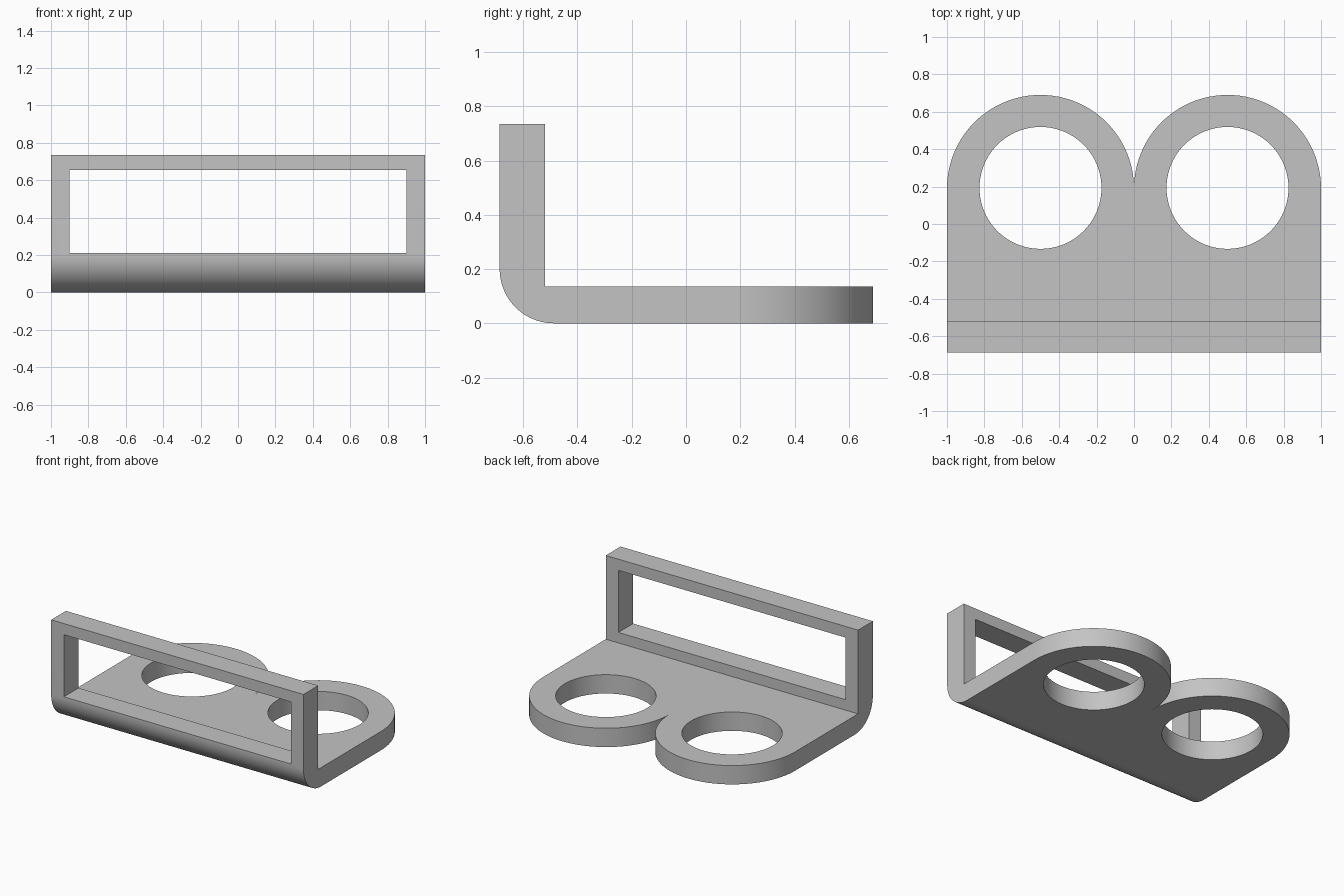
import bpy, bmesh, math
from mathutils import Vector

if "Cube" in bpy.data.objects:
    bpy.data.objects.remove(bpy.data.objects["Cube"])


def arc(cx, cy, r, a0, a1, n):
    """Points along an arc, angles in degrees."""
    return [(cx + r * math.cos(math.radians(a0 + (a1 - a0) * i / n)),
             cy + r * math.sin(math.radians(a0 + (a1 - a0) * i / n))) for i in range(n + 1)]


def prism(name, pts, place, depth):
    """Closed outline placed in space and extruded along depth."""
    bm = bmesh.new()
    face = bm.faces.new([bm.verts.new(place(a, b)) for a, b in pts])
    new = bmesh.ops.extrude_face_region(bm, geom=[face])["geom"]
    bmesh.ops.translate(bm, vec=Vector(depth),
                        verts=[v for v in new if isinstance(v, bmesh.types.BMVert)])
    bmesh.ops.recalc_face_normals(bm, faces=bm.faces)
    mesh = bpy.data.meshes.new(name)
    bm.to_mesh(mesh)
    bm.free()
    obj = bpy.data.objects.new(name, mesh)
    bpy.context.collection.objects.link(obj)
    return obj


def cut(target, tool, operation):
    """Apply a boolean and discard the tool."""
    tool.hide_render = True
    mod = target.modifiers.new("cut", 'BOOLEAN')
    mod.operation = operation
    mod.solver = 'EXACT'
    mod.object = tool
    bpy.context.view_layer.objects.active = target
    bpy.ops.object.modifier_apply(modifier=mod.name)
    bpy.data.objects.remove(tool)


# L-shaped side profile with a rounded outer bend, run wide along x
FRONT, BACK, CY = -0.687, 0.69, 0.19
profile = arc(FRONT + 0.2, 0.2, 0.2, 180, 270, 20)
profile += [(0.9, 0), (0.9, 0.135), (-0.52, 0.135), (-0.52, 0.735), (FRONT, 0.735)]
bracket = prism("bracket", profile, lambda y, z: (-1.2, y, z), (2.4, 0, 0))

# Plan outline: straight sides ending in two rounded lobes
outline = [(-1, -1), (1, -1)] + arc(0.5, CY, 0.5, 0, 180, 48)
outline += arc(-0.5, CY, 0.5, 0, 180, 48)[1:]
cut(bracket, prism("plan_outline", outline, lambda x, y: (x, y, -0.5), (0, 0, 2)), 'INTERSECT')

# Round hole in each lobe
for side in (-1, 1):
    circle = arc(side * 0.5, CY + 0.003, 0.326, 0, 360, 80)[:-1]
    cut(bracket, prism("hole_cutter", circle, lambda x, y: (x, y, -0.2), (0, 0, 0.6)), 'DIFFERENCE')

# Rectangular window in the upright
window = [(-0.9, 0.21), (0.9, 0.21), (0.9, 0.655), (-0.9, 0.655)]
cut(bracket, prism("window_cutter", window, lambda x, z: (x, -0.9, z), (0, 0.6, 0)), 'DIFFERENCE')

# Single grey finish
grey = bpy.data.materials.new("plain grey")
grey.diffuse_color = (0.55, 0.55, 0.55, 1)
grey.use_nodes = True
grey.node_tree.nodes["Principled BSDF"].inputs["Base Color"].default_value = grey.diffuse_color
bracket.data.materials.clear()
bracket.data.materials.append(grey)
for poly in bracket.data.polygons:
    poly.material_index = 0

bpy.ops.object.select_all(action='DESELECT')
bracket.select_set(True)
bpy.context.view_layer.objects.active = bracket
bpy.ops.object.shade_smooth_by_angle(angle=math.radians(30))
